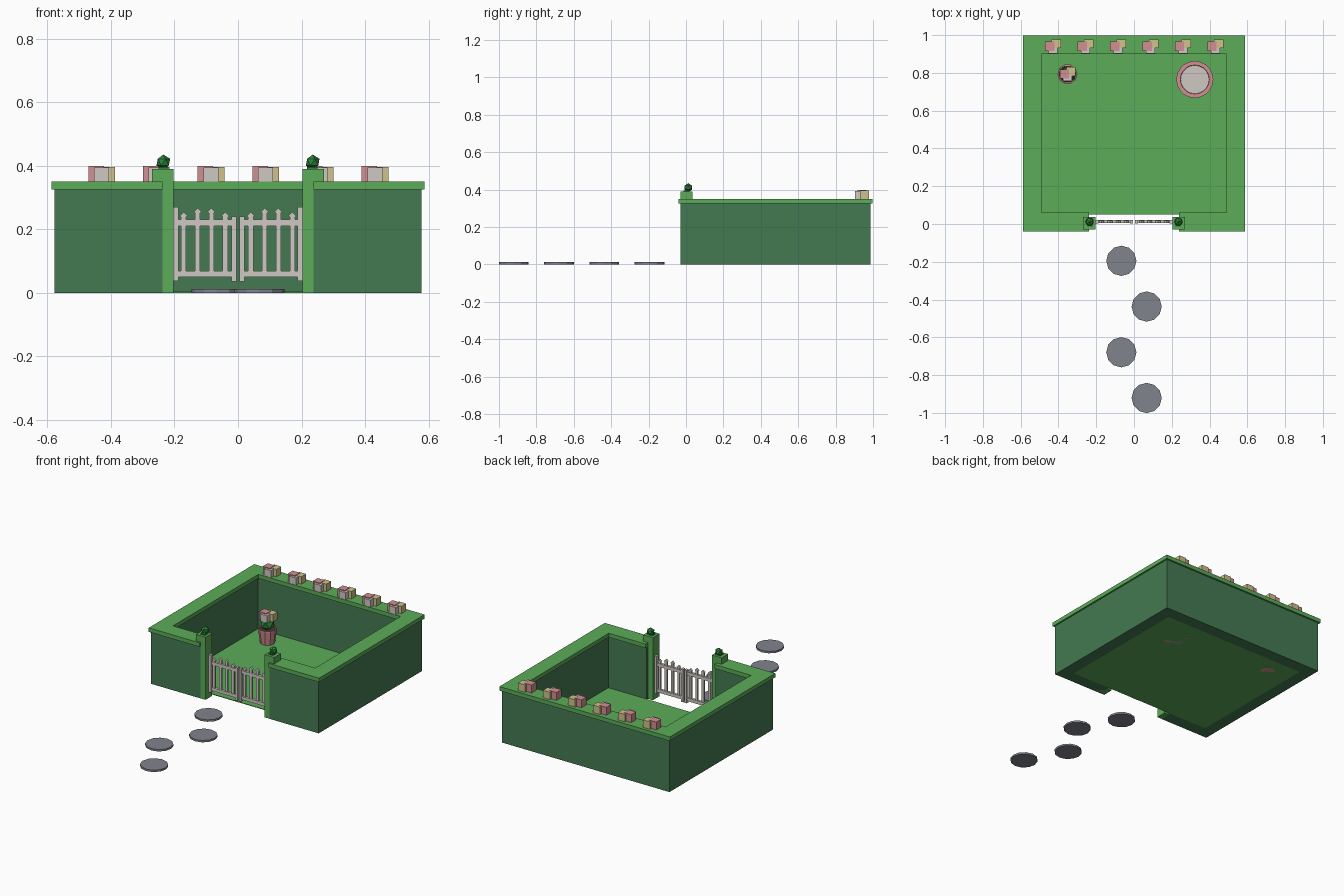
import bpy, bmesh, math
from mathutils import Matrix

if "Cube" in bpy.data.objects:
    bpy.data.objects.remove(bpy.data.objects["Cube"])


def mat(name, r, g, b):
    m = bpy.data.materials.new(name)
    lin = [((c / 255 + 0.055) / 1.055) ** 2.4 for c in (r, g, b)]
    m.diffuse_color = (*lin, 1)
    m.use_nodes = True
    m.node_tree.nodes["Principled BSDF"].inputs["Base Color"].default_value = m.diffuse_color
    return m


LEAF = mat("light_green", 92, 172, 88)
HEDGE = mat("hedge_green", 68, 122, 82)
BUSH = mat("bush_green", 45, 132, 58)
PALE = mat("pale_grey", 208, 201, 195)
PINK = mat("pink", 210, 143, 146)
YELLOW = mat("straw_yellow", 208, 194, 140)
STONE = mat("stone_grey", 128, 131, 140)
SOIL = mat("soil_brown", 72, 52, 52)


def finish(name, bm, *mats):
    bmesh.ops.recalc_face_normals(bm, faces=bm.faces)
    me = bpy.data.meshes.new(name)
    bm.to_mesh(me)
    bm.free()
    for m in mats:
        me.materials.append(m)
    ob = bpy.data.objects.new(name, me)
    bpy.context.collection.objects.link(ob)
    return ob


def add_box(bm, x0, x1, y0, y1, z0, z1, mi=0):
    m = Matrix.Translation(((x0 + x1) / 2, (y0 + y1) / 2, (z0 + z1) / 2)) @ \
        Matrix.Diagonal((x1 - x0, y1 - y0, z1 - z0, 1))
    vs = bmesh.ops.create_cube(bm, size=1, matrix=m)["verts"]
    for f in {f for v in vs for f in v.link_faces}:
        f.material_index = mi


def add_ball(bm, x, y, z, r, mi=0):
    vs = bmesh.ops.create_icosphere(bm, subdivisions=1, radius=r,
                                    matrix=Matrix.Translation((x, y, z)))["verts"]
    for f in {f for v in vs for f in v.link_faces}:
        f.material_index = mi


def lathe(name, profile, x, y, sides, mats, rule):
    """Solid of revolution; rule(radius, height) gives the material of each band."""
    bm = bmesh.new()
    rings = []
    for r, z in profile:
        rings.append([bm.verts.new((x + r * math.cos(2 * math.pi * i / sides),
                                    y + r * math.sin(2 * math.pi * i / sides), z))
                      for i in range(sides)])
    for k in range(len(rings) - 1):
        for i in range(sides):
            j = (i + 1) % sides
            f = bm.faces.new((rings[k][i], rings[k][j], rings[k + 1][j], rings[k + 1][i]))
            f.material_index = rule(k)
    bm.faces.new(rings[0][::-1])
    bm.faces.new(rings[-1]).material_index = rule(len(rings) - 1)
    return finish(name, bm, *mats)


def u_wall(name, ox, y0, y1, ix, iy0, iy1, gap, z0, z1, m):
    """Enclosure with a gap in the front, extruded upward."""
    half = [(gap, iy0), (gap, y0), (ox, y0), (ox, y1)]
    inner = [(ix, iy1), (ix, iy0)]
    pts = half + [(-x, y) for x, y in half[::-1]] + \
        [(-x, y) for x, y in inner[::-1]] + inner
    bm = bmesh.new()
    f = bm.faces.new([bm.verts.new((x, y, z0)) for x, y in pts])
    ext = bmesh.ops.extrude_face_region(bm, geom=[f])["geom"]
    bmesh.ops.translate(bm, vec=(0, 0, z1 - z0),
                        verts=[v for v in ext if isinstance(v, bmesh.types.BMVert)])
    return finish(name, bm, m)


# Hedge, its overhanging cap and the lawn
u_wall("hedge", 0.577, -0.03, 0.987, 0.50, 0.05, 0.91, 0.237, 0, 0.325, HEDGE)
u_wall("hedge_cap", 0.587, -0.04, 0.998, 0.49, 0.06, 0.90, 0.237, 0.325, 0.35, LEAF)
bm = bmesh.new()
add_box(bm, -0.5, 0.5, 0.05, 0.91, 0, 0.004)
finish("lawn", bm, LEAF)

# Gate posts with ball tops, and the two gate leaves
for s, side in ((-1, "left"), (1, "right")):
    bm = bmesh.new()
    add_box(bm, *sorted((s * 0.27, s * 0.203)), -0.029, 0.036, 0, 0.39)
    add_box(bm, *sorted((s * 0.25, s * 0.218)), -0.013, 0.02, 0.388, 0.396, 1)
    add_ball(bm, s * 0.235, 0.012, 0.411, 0.024, 1)
    finish("gate_post_" + side, bm, LEAF, BUSH)

    bm = bmesh.new()
    for x, z0, z1 in ((0.195, 0.037, 0.27), (0.012, 0.035, 0.24)):
        add_box(bm, s * x - 0.008, s * x + 0.008, 0.002, 0.022, z0, z1)
    for z in (0.059, 0.22):
        add_box(bm, *sorted((s * 0.195, s * 0.012)), 0.004, 0.020, z - 0.01, z + 0.01)
    for x, top in ((0.171, 0.242), (0.127, 0.255), (0.084, 0.255), (0.040, 0.242)):
        add_box(bm, s * x - 0.008, s * x + 0.008, 0.007, 0.017, 0.052, top)
        tip = Matrix.Translation((s * x, 0.012, top)) @ \
            Matrix.Rotation(math.pi / 4, 4, 'Y') @ Matrix.Diagonal((0.017, 0.012, 0.017, 1))
        bmesh.ops.create_cube(bm, size=1, matrix=tip)
    finish("gate_leaf_" + side, bm, PALE)


# Flower clusters: three overlapping blocks
def flowers(name, x, y, z):
    bm = bmesh.new()
    add_box(bm, x - 0.041, x + 0.008, y - 0.023, y + 0.025, z, z + 0.049, 0)
    add_box(bm, x - 0.023, x + 0.024, y - 0.037, y + 0.008, z, z + 0.044, 1)
    add_box(bm, x - 0.006, x + 0.043, y - 0.009, y + 0.038, z, z + 0.046, 2)
    finish(name, bm, PINK, PALE, YELLOW)


for i in range(6):
    flowers(f"hedge_flowers_{i + 1}", -0.43 + i * 0.172, 0.94, 0.35)

# Potted bush
lathe("plant_pot", [(0.042, 0.0), (0.053, 0.085), (0.053, 0.095), (0.047, 0.095), (0.046, 0.088)],
      -0.352, 0.793, 10, (PINK, SOIL), lambda k: 1 if k == 4 else 0)
bm = bmesh.new()
add_ball(bm, -0.352, 0.793, 0.125, 0.045)
finish("potted_bush", bm, BUSH)
flowers("pot_flowers", -0.352, 0.793, 0.145)

# Low round basin in the back corner
lathe("round_basin", [(0.09, 0.0), (0.098, 0.06), (0.077, 0.06), (0.075, 0.052)],
      0.322, 0.765, 20, (PINK, PALE), lambda k: 1 if k == 3 else 0)

# Stepping stones
for i in range(4):
    lathe(f"stepping_stone_{i + 1}", [(0.08, 0), (0.08, 0.012)],
          0.067 * (-1 if i % 2 == 0 else 1), -0.195 - 0.242 * i, 12, (STONE,), lambda k: 0)
